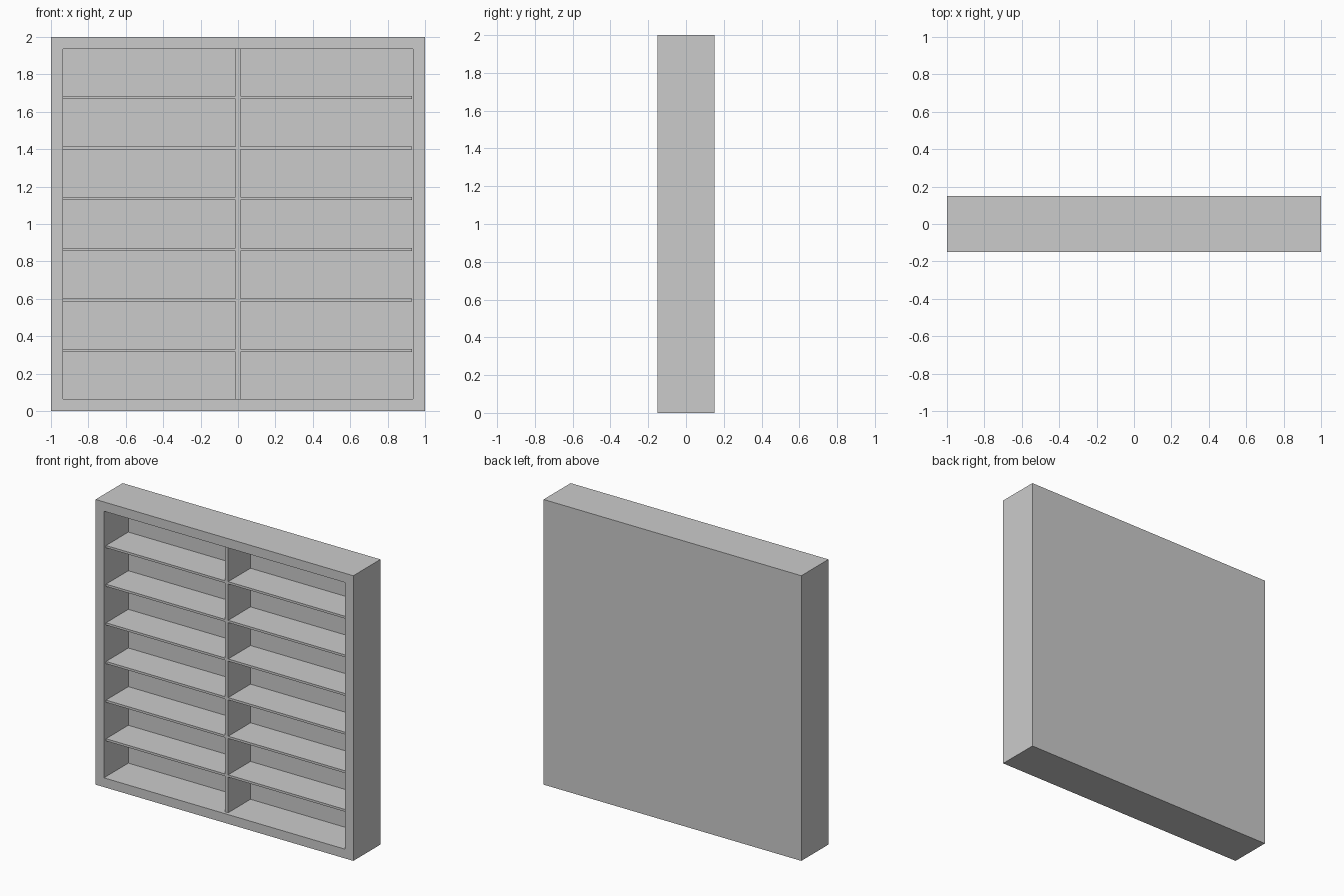
import bpy, bmesh
from mathutils import Vector

if "Cube" in bpy.data.objects:
    bpy.data.objects.remove(bpy.data.objects["Cube"])

W, H, D = 2.0, 2.0, 0.30      # outer size
RIM, BACK = 0.065, 0.03       # frame border and back panel thickness
RECESS = 0.023                # shelves sit behind the front rim
Y0, Y1 = -D / 2 + RECESS, D / 2 - BACK
DIV = 0.013                   # half thickness of the divider
SHELVES, STEP, THICK = 6, 0.271, 0.016


def box_mesh(lo, hi):
    lo, hi = Vector(lo), Vector(hi)
    bm = bmesh.new()
    bmesh.ops.create_cube(bm, size=1)
    bmesh.ops.scale(bm, vec=hi - lo, verts=bm.verts)
    bmesh.ops.translate(bm, vec=(lo + hi) / 2, verts=bm.verts)
    return bm


def add_object(name, bm):
    mesh = bpy.data.meshes.new(name)
    bm.normal_update()
    bm.to_mesh(mesh)
    bm.free()
    obj = bpy.data.objects.new(name, mesh)
    bpy.context.collection.objects.link(obj)
    return obj


# Cabinet: one block with its front face inset and pushed in to the back panel
bm = box_mesh((-W / 2, -D / 2, 0), (W / 2, D / 2, H))
bm.normal_update()
front = min(bm.faces, key=lambda f: f.calc_center_median().y)
bmesh.ops.inset_region(bm, faces=[front], thickness=RIM, use_even_offset=True)
pushed = bmesh.ops.extrude_face_region(bm, geom=[front])
verts = [v for v in pushed["geom"] if isinstance(v, bmesh.types.BMVert)]
bmesh.ops.translate(bm, vec=(0, D - BACK, 0), verts=verts)
if front.is_valid:
    bmesh.ops.delete(bm, geom=[front], context="FACES_ONLY")
bmesh.ops.recalc_face_normals(bm, faces=bm.faces)
add_object("cabinet_frame", bm)

# Central upright
add_object("centre_divider", box_mesh((-DIV, Y0, RIM), (DIV, Y1, H - RIM)))

# Two columns of shelves; the right ones stop just short of the side wall
for side, x0, x1 in (("left", -W / 2 + RIM, -DIV), ("right", DIV, W / 2 - RIM - 0.006)):
    for i in range(SHELVES):
        z = H / 2 + (i - (SHELVES - 1) / 2) * STEP
        add_object(f"{side}_shelf_{i + 1}",
                   box_mesh((x0, Y0, z - THICK / 2), (x1, Y1, z + THICK / 2)))
